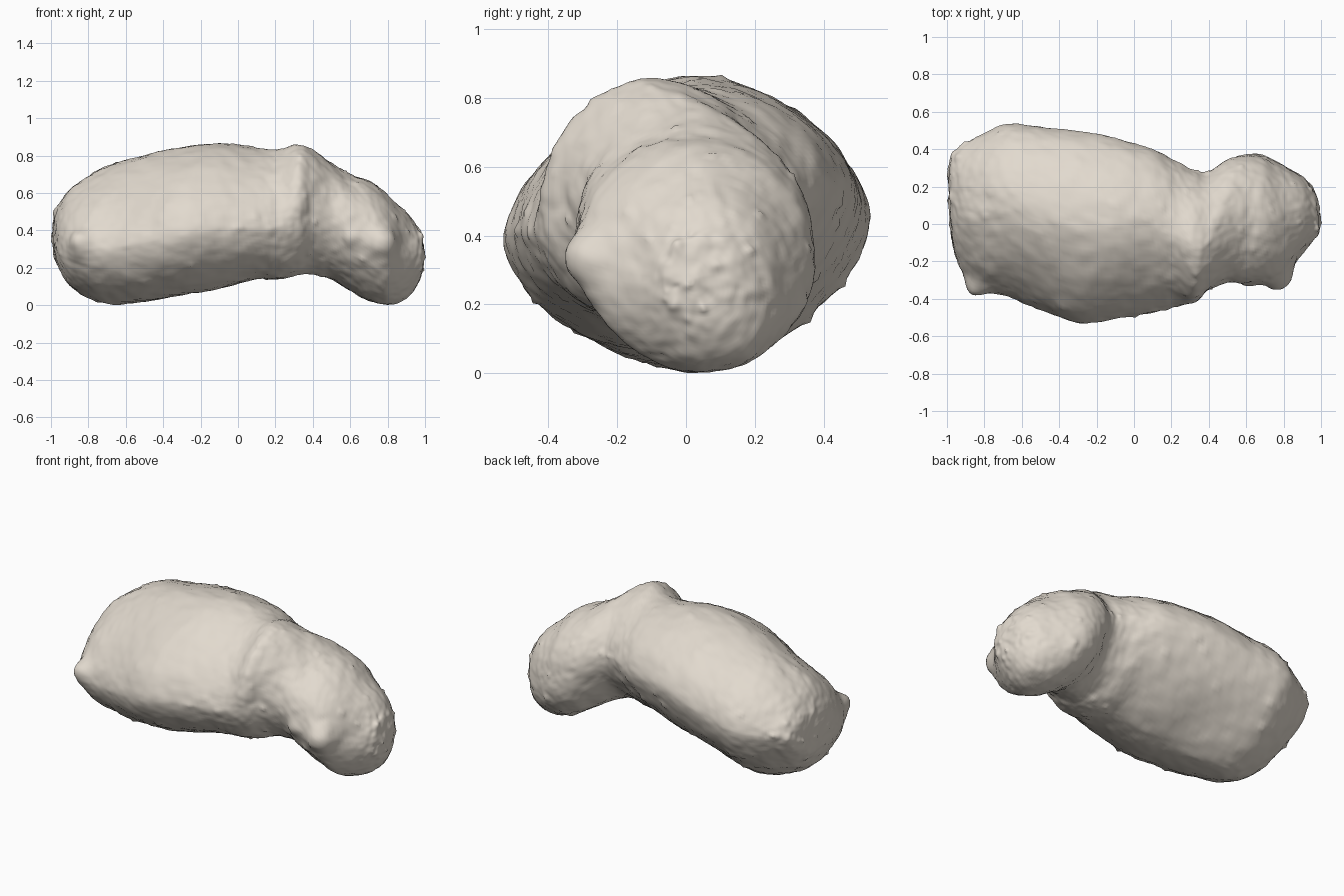
import bpy
import bmesh
import math
import random
from mathutils import Vector, noise

if "Cube" in bpy.data.objects:
    bpy.data.objects.remove(bpy.data.objects["Cube"])

SPAN_STEPS = 8
SEGMENTS = 132

# Stations along the body: x, bottom z, top z, front y, back y
STATIONS = [
    (-.99, .35, .38, .20, .26), (-.985, .27, .48, .02, .34),
    (-.96, .20, .54, -.16, .39), (-.9, .11, .62, -.29, .43),
    (-.8, .045, .69, -.36, .49), (-.67, .01, .755, -.39, .54),
    (-.5, .02, .80, -.46, .52), (-.3, .06, .845, -.53, .50),
    (-.1, .09, .865, -.51, .46), (.1, .14, .84, -.47, .40),
    (.22, .14, .83, -.44, .34), (.32, .16, .855, -.42, .29),
    (.4, .17, .83, -.35, .28), (.5, .14, .765, -.31, .34),
    (.6, .08, .705, -.32, .37), (.7, .03, .665, -.32, .36),
    (.8, .005, .59, -.29, .31), (.9, .035, .50, -.16, .25),
    (.96, .12, .42, -.09, .18), (.985, .18, .38, -.06, .12),
    (.995, .26, .29, 0, .02),
]


def catmull(a, b, c, d, t):
    return tuple(
        .5 * (2 * q + (r - p) * t + (2 * p - 5 * q + 4 * r - s) * t * t
              + (3 * q - p - 3 * r + s) * t ** 3)
        for p, q, r, s in zip(a, b, c, d))


def smooth_stations():
    last = len(STATIONS) - 1
    for i in range(last):
        around = [STATIONS[min(max(i + k, 0), last)] for k in (-1, 0, 1, 2)]
        for step in range(SPAN_STEPS):
            yield catmull(*around, step / SPAN_STEPS)
    yield STATIONS[last]


def signed_power(value, power):
    return math.copysign(abs(value) ** power, value)


def section(x, bottom, top, front, back):
    # The large lobe is a leaning, rounded diamond; the small one is round
    lobe = min(max((.55 - x) / .3, 0), 1)
    lean = .07 * lobe * min((back - front) / .8, 1)
    power = 1 + .2 * lobe
    shoulder = -.08 * math.exp(-((x - .36) / .14) ** 2)
    for k in range(SEGMENTS):
        angle = math.tau * k / SEGMENTS
        c = signed_power(math.cos(angle), power)
        s = signed_power(math.sin(angle), power)
        # The small lobe is fuller at the lower back than the lower front
        full = 1 + .14 * (1 - lobe) * c * max(-s, 0)
        yield Vector((x,
                      (front + back) / 2 + full * c * (back - front) / 2
                      + shoulder * max(s, 0),
                      (bottom + top) / 2 + full * s * (top - bottom) / 2
                      + lean * c))


# Loft the two-lobed body
bm = bmesh.new()
rings = [[bm.verts.new(p) for p in section(*st)] for st in smooth_stations()]
for low, high in zip(rings, rings[1:]):
    for k in range(SEGMENTS):
        n = (k + 1) % SEGMENTS
        bm.faces.new((low[k], low[n], high[n], high[k]))
bm.faces.new(rings[0])
bm.faces.new(rings[-1])
bmesh.ops.recalc_face_normals(bm, faces=bm.faces)
bm.normal_update()

# Large knobs: position, radius, height
knobs = [
    (Vector((-.84, -.33, .34)), .06, .06),
    (Vector((.78, -.29, .34)), .07, .05),
    (Vector((.60, -.32, .36)), .04, .02),
]

# Scatter small boulders and dents over the surface
random.seed(4)
bm.verts.ensure_lookup_table()
for _ in range(220):
    spot = random.choice(bm.verts).co.copy()
    knobs.append((spot, random.uniform(.01, .025),
                  random.uniform(-.006, .012)))

# Push the surface out by rough noise and by the knobs
moves = []
for v in bm.verts:
    rough = (.007 * noise.noise(v.co * 5)
             + .005 * noise.noise(v.co * 13)
             + .004 * noise.noise(v.co * 32))
    for centre, radius, height in knobs:
        near = (v.co - centre).length / radius
        if near < 2.5:
            rough += height * math.exp(-near * near)
    moves.append(v.normal * rough)
for v, move in zip(bm.verts, moves):
    v.co += move

# Rest it on the ground
lowest = min(v.co.z for v in bm.verts)
for v in bm.verts:
    v.co.z -= lowest

mesh = bpy.data.meshes.new("asteroid_body")
bm.to_mesh(mesh)
bm.free()
body = bpy.data.objects.new("asteroid_body", mesh)
bpy.context.collection.objects.link(body)
for poly in mesh.polygons:
    poly.use_smooth = True

# Pale grey stone
stone = bpy.data.materials.new("pale_stone")
stone.use_nodes = True
colour = (.76, .70, .62, 1)
stone.diffuse_color = colour
shader = stone.node_tree.nodes["Principled BSDF"]
shader.inputs["Base Color"].default_value = colour
shader.inputs["Roughness"].default_value = .9
mesh.materials.append(stone)
